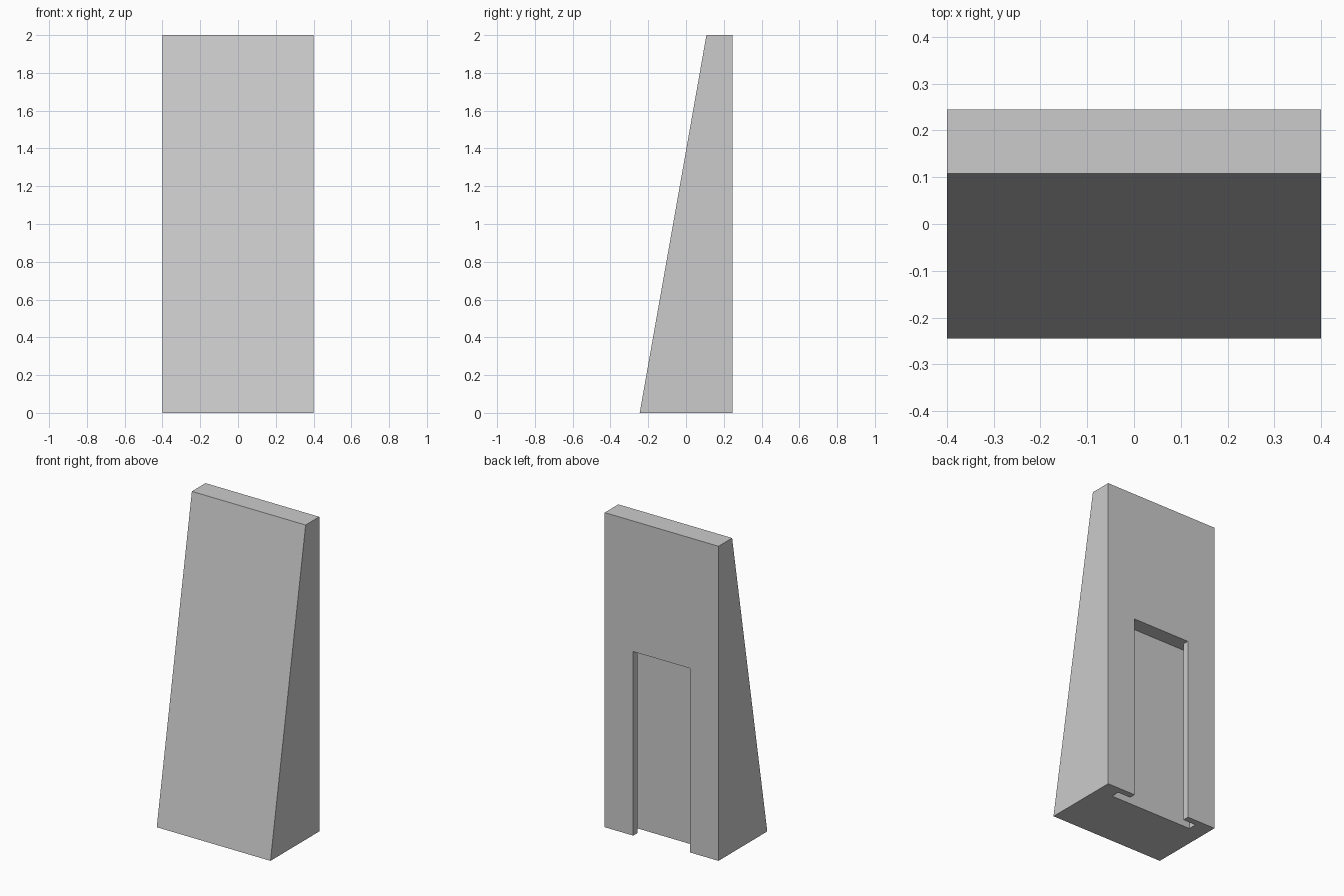
import bpy
import bmesh

cube = bpy.data.objects.get("Cube")
if cube:
    bpy.data.objects.remove(cube, do_unlink=True)

HALF_W, HALF_D, HEIGHT = 0.4, 0.245, 2.0
TOP_FRONT = 0.108

grey = bpy.data.materials.new("light grey")
grey.use_nodes = True
colour = (0.6, 0.6, 0.6, 1.0)
grey.diffuse_color = colour
grey.node_tree.nodes["Principled BSDF"].inputs["Base Color"].default_value = colour


def prism(name, profile, offset):
    """Extrude a closed profile of 3D points by an offset vector."""
    bm = bmesh.new()
    face = bm.faces.new([bm.verts.new(p) for p in profile])
    moved = bmesh.ops.extrude_face_region(bm, geom=[face])["geom"]
    verts = [g for g in moved if isinstance(g, bmesh.types.BMVert)]
    bmesh.ops.translate(bm, verts=verts, vec=offset)
    bmesh.ops.recalc_face_normals(bm, faces=bm.faces)
    mesh = bpy.data.meshes.new(name)
    bm.to_mesh(mesh)
    bm.free()
    mesh.materials.append(grey)
    obj = bpy.data.objects.new(name, mesh)
    bpy.context.collection.objects.link(obj)
    return obj


# Wedge body: side profile swept across the width
side = [(-HALF_D, 0), (HALF_D, 0), (HALF_D, HEIGHT), (TOP_FRONT, HEIGHT)]
body = prism("wedge_body", [(-HALF_W, y, z) for y, z in side], (2 * HALF_W, 0, 0))

# T-shaped slot in the back, open at the bottom
SLOT_TOP, BELOW = 1.17, -0.1
lip_y, wall_y = HALF_D - 0.041, HALF_D - 0.095
half = [(0.2, HALF_D + 0.1), (0.2, lip_y), (0.29, lip_y), (0.29, wall_y)]
outline = half + [(-x, y) for x, y in reversed(half)]
cutter = prism("slot_cutter", [(x, y, BELOW) for x, y in outline],
               (0, 0, SLOT_TOP - BELOW))

cut = body.modifiers.new("slot", "BOOLEAN")
cut.operation = "DIFFERENCE"
cut.solver = "EXACT"
cut.object = cutter

# Apply the cut and remove the helper
bpy.context.view_layer.objects.active = body
body.select_set(True)
bpy.ops.object.modifier_apply(modifier=cut.name)
bpy.data.objects.remove(cutter, do_unlink=True)
